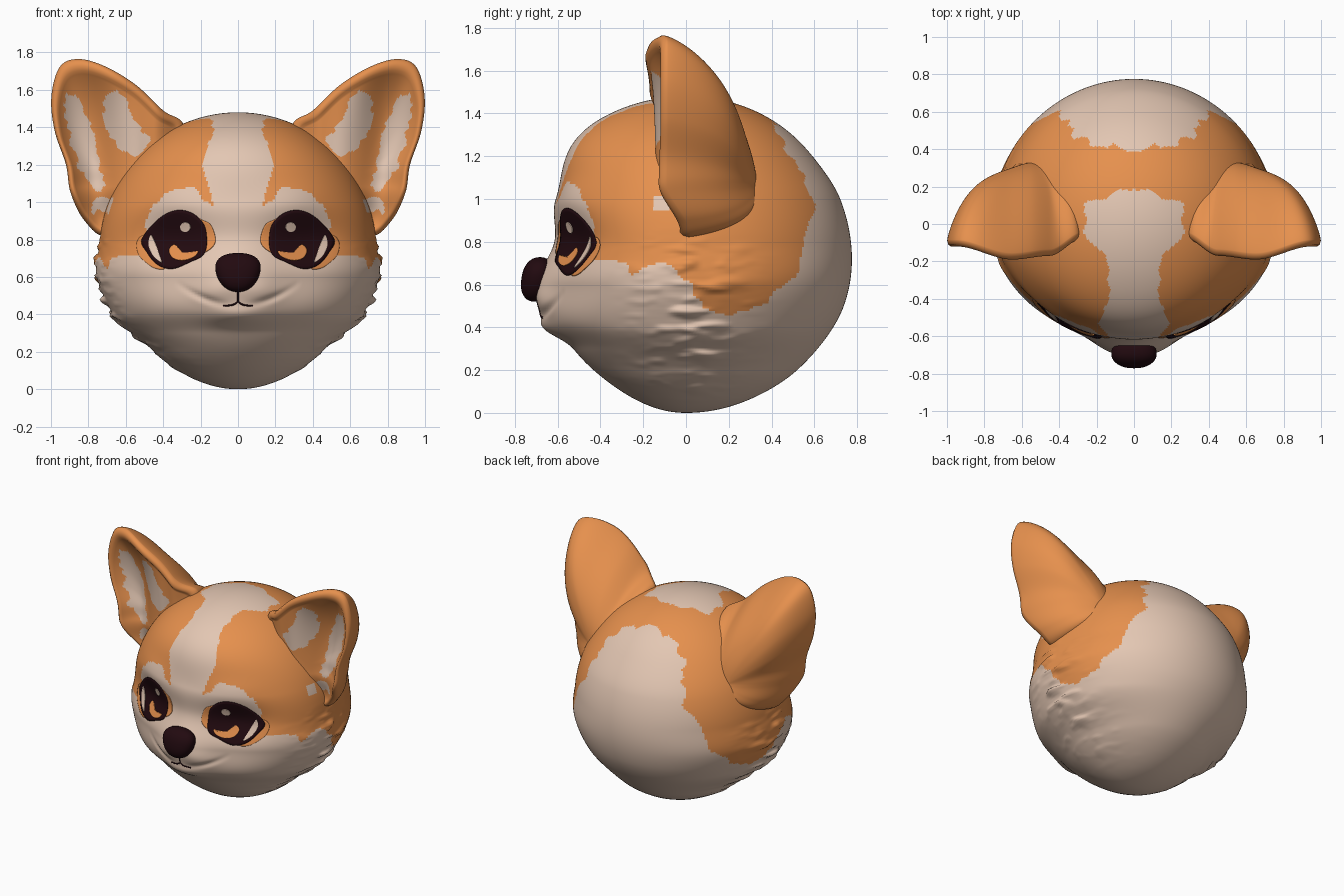
import bpy, bmesh, math
from mathutils import Vector, noise
from mathutils.bvhtree import BVHTree

if "Cube" in bpy.data.objects:
    bpy.data.objects.remove(bpy.data.objects["Cube"])


def material(name, rgb):
    m = bpy.data.materials.new(name)
    m.use_nodes = True
    m.diffuse_color = (*rgb, 1)
    m.node_tree.nodes["Principled BSDF"].inputs["Base Color"].default_value = (*rgb, 1)
    return m


cream = material("cream fur", (0.77, 0.57, 0.45))
orange = material("orange fur", (0.79, 0.28, 0.075))
dark = material("dark brown", (0.016, 0.003, 0.005))


def interp(x, table):
    """Smoothed lookup in a table of (position, value) pairs."""
    if x <= table[0][0]:
        return table[0][1]
    for (a, u), (b, v) in zip(table, table[1:]):
        if x <= b:
            k = (x - a) / (b - a)
            return u + (v - u) * k * k * (3 - 2 * k)
    return table[-1][1]


def bump(x, z, cx, cz, sx, sz):
    return math.exp(-((x - cx) / sx) ** 2 - ((z - cz) / sz) ** 2)


def smooth_loop(points, steps):
    """Closed Catmull-Rom loop through 2D points."""
    out, n = [], len(points)
    for i in range(n):
        a, b, c, d = (Vector(points[(i + k) % n]) for k in (-1, 0, 1, 2))
        for s in range(steps):
            t = s / steps
            out.append(0.5 * (2 * b + (c - a) * t + (2 * a - 5 * b + 4 * c - d) * t * t
                              + (3 * b - a - 3 * c + d) * t ** 3))
    return out


def oval(cx, cz, rx, rz):
    return [(cx + rx * math.cos(k * math.tau / 8), cz + rz * math.sin(k * math.tau / 8)) for k in range(8)]


def inside(x, z, loop):
    hit = False
    for a, b in zip(loop, loop[1:] + loop[:1]):
        if (a[1] > z) != (b[1] > z) and x < a[0] + (z - a[1]) * (b[0] - a[0]) / (b[1] - a[1]):
            hit = not hit
    return hit


def loft(name, rings, mats, caps=(True, True), rule=None, mirror=False, thick=0):
    """Skin closed rings of equal length into one smooth object."""
    bm = bmesh.new()
    rows = [[bm.verts.new(p) for p in ring] for ring in rings]
    n = len(rows[0])
    for lower, upper in zip(rows, rows[1:]):
        for i in range(n):
            j = (i + 1) % n
            bm.faces.new((lower[i], lower[j], upper[j], upper[i]))
    for row, cap in zip((rows[0], rows[-1]), caps):
        if cap:
            bm.faces.new(row)
    bmesh.ops.recalc_face_normals(bm, faces=bm.faces)
    for f in bm.faces:
        f.smooth = True
        if rule:
            f.material_index = rule(f.calc_center_median())
    mesh = bpy.data.meshes.new(name)
    bm.to_mesh(mesh)
    bm.free()
    for m in mats:
        mesh.materials.append(m)
    ob = bpy.data.objects.new(name, mesh)
    bpy.context.collection.objects.link(ob)
    if thick:
        mod = ob.modifiers.new("thickness", 'SOLIDIFY')
        mod.thickness, mod.offset = thick, 0
    if mirror:
        ob.modifiers.new("mirror", 'MIRROR')
    return ob


# Head: stacked elliptical rings with separate width, front and back
HALF = 0.74
WIDTH = [(0, 0.62), (0.2, 0.66), (0.4, 0.755), (0.6, 0.77), (0.8, 0.74), (1.48, 0.74)]
FRONT = [(0, 0.58), (0.3, 0.65), (0.42, 0.69), (0.6, 0.64), (0.8, 0.61), (1.0, 0.65), (1.4, 0.78)]
BACK = [(0, 0.73), (0.2, 0.76), (0.5, 0.78), (1.0, 0.77), (1.2, 0.755), (1.48, 0.77)]


def head_point(t, a):
    z = HALF - HALF * math.cos(t)
    r = math.sin(t)
    x = r * math.cos(a) * interp(z, WIDTH)
    y = r * math.sin(a) * interp(z, FRONT if math.sin(a) < 0 else BACK)
    ax = abs(x)
    if y < 0:
        # muzzle, lip puffs, chin, eye sockets, brows and smile crease
        y -= 0.07 * bump(ax, z, 0, 0.58, 0.22, 0.15) + 0.02 * bump(ax, z, 0.13, 0.53, 0.1, 0.07)
        y -= 0.045 * bump(ax, z, 0, 0.39, 0.16, 0.055)
        y += 0.045 * bump(ax, z, 0.36, 0.8, 0.18, 0.13) - 0.015 * bump(ax, z, 0.33, 1.02, 0.18, 0.08)
        if ax < 0.32:
            y += 0.016 * math.exp(-((z - 0.45 - 1.1 * ax * ax) / 0.018) ** 2) * bump(ax, 0, 0.18, 0, 0.1, 1)
    # ragged cheek and neck fur
    mask = math.exp(-((y - 0.02) / 0.2) ** 2) * interp(z, [(0.02, 0.3), (0.2, 1), (0.7, 1), (0.88, 0)])
    tuft = noise.noise((ax * 5, y * 6, z * 22)) + 0.5 * noise.noise((ax * 9, y * 12, z * 45))
    k = 1 + mask * (0.045 * max(0, tuft) + 0.008 * tuft)
    return Vector((x * k, y * k, z))


STRIPE = [(-0.62, 0.13), (-0.53, 0.185), (-0.4, 0.135), (-0.2, 0.14), (-0.05, 0.26), (0.1, 0.26), (0.16, 0.1), (0.2, 0)]
BROW = [(0.12, 0.97), (0.17, 1.0), (0.24, 1.08), (0.34, 1.06), (0.44, 0.99), (0.485, 0.9), (0.51, 0.72), (0.7, 0.7)]
CHEEK = [(-0.4, 0.73), (-0.3, 0.71), (-0.24, 0.66), (-0.15, 0.7), (-0.07, 0.69), (0, 0.6), (0.1, 0.49), (0.2, 0.45)]
NAPE = [(0.44, 0.2), (0.53, 0.39), (0.67, 0.53), (0.82, 0.55), (0.95, 0.6), (1.1, 0.55), (1.28, 0.45), (1.37, 0.4)]
# Pale fur inside the ears: outer streak, inner tuft, lower dab
FUR = [smooth_loop(p, 3) for p in (
    [(0.86, 1.57), (0.925, 1.57), (0.91, 1.4), (0.855, 1.21), (0.78, 1.07), (0.72, 1.08), (0.755, 1.29), (0.8, 1.45)],
    [(0.62, 1.59), (0.71, 1.56), (0.71, 1.41), (0.64, 1.3), (0.56, 1.24), (0.47, 1.33), (0.54, 1.42), (0.59, 1.5)],
    oval(0.71, 0.985, 0.068, 0.045))]


def ear_fur(c):
    edge = 0.02 * noise.noise((c.x * 25, 0, c.z * 25))
    return any(inside(abs(c.x) + edge, c.z - edge, f) for f in FUR)


def head_colour(c):
    """Orange mask with a cream blaze, brows, cheeks and nape."""
    ragged = 0.018 * noise.noise((abs(c.x) * 14, c.y * 14, c.z * 14))
    ax, y, z = abs(c.x) + ragged, c.y + ragged, c.z + ragged
    low = interp(ax, BROW) if y < -0.35 else interp(y, CHEEK)
    blaze = y < 0.2 and z > 0.9 and ax < interp(y, STRIPE)
    tuft = c.y < (0 if z > 1.1 else -0.08) and c.y > (-0.3 if z > 1.1 else -0.15) and z > 0.9 and ear_fur(c)
    return int(z > low and y < interp(z, NAPE) and not blaze and not tuft)


STEPS, SIDES = 190, 300
rings = [[head_point(math.pi * (i + 0.15) / (STEPS + 0.3), math.tau * j / SIDES) for j in range(SIDES)]
         for i in range(STEPS + 1)]
head = loft("head", rings, [cream, orange], rule=head_colour)
tree = BVHTree.FromPolygons([v.co for v in head.data.vertices], [p.vertices for p in head.data.polygons])


def on_face(x, z, lift):
    """Point on the front of the head, raised along the surface normal."""
    hit, normal, _, _ = tree.ray_cast(Vector((x, -3, z)), Vector((0, 1, 0)))
    if normal.y > 0:
        normal = -normal
    return hit + normal * lift


def patch(name, outline, mat, lift):
    """Thin mirrored plate that follows the face."""
    loop = smooth_loop(outline, 6)
    mid = sum(loop, Vector((0, 0))) / len(loop)
    count = 10
    rings = []
    for i in range(count):
        s = 1 - i / count
        rings.append([on_face(*(mid + (p - mid) * s), lift) for p in loop])
    loft(name, rings, [mat], caps=(False, True), mirror=True, thick=0.004)


# Eyes: orange corners, dark eye, warm iris glow and highlights
patch("eye_inner_corner", [(0.12, 0.79), (0.14, 0.87), (0.18, 0.9), (0.25, 0.91), (0.24, 0.72), (0.16, 0.74)], orange, 0.002)
patch("eye_outer_corner", [(0.39, 0.655), (0.45, 0.8), (0.51, 0.82), (0.54, 0.78), (0.53, 0.72), (0.495, 0.68), (0.44, 0.645)], orange, 0.002)
patch("eye", [(0.165, 0.78), (0.18, 0.88), (0.25, 0.945), (0.34, 0.955), (0.43, 0.905), (0.512, 0.8),
              (0.485, 0.73), (0.43, 0.665), (0.35, 0.642), (0.25, 0.68), (0.185, 0.715)], dark, 0.005)
patch("eye_highlight", oval(0.278, 0.868, 0.028, 0.027), cream, 0.009)
patch("iris_glow", [(0.21, 0.735), (0.25, 0.722), (0.295, 0.73), (0.335, 0.77), (0.365, 0.74),
                    (0.345, 0.698), (0.29, 0.685), (0.23, 0.705)], orange, 0.009)
patch("eye_rim_light", [(0.462, 0.825), (0.475, 0.77), (0.45, 0.71), (0.405, 0.675), (0.42, 0.725), (0.437, 0.775)], cream, 0.009)

# Nose: rounded block, narrower below
bm = bmesh.new()
bmesh.ops.create_uvsphere(bm, u_segments=40, v_segments=24, radius=1)
for v in bm.verts:
    x, y, z = (math.copysign(abs(c) ** 0.88, c) for c in v.co)
    v.co = (x * 0.118 * (1 + 0.2 * z), -0.695 + y * 0.075 + 0.012 * z, 0.624 + z * 0.104)
for f in bm.faces:
    f.smooth = True
mesh = bpy.data.meshes.new("nose")
bm.to_mesh(mesh)
bm.free()
mesh.materials.append(dark)
bpy.context.collection.objects.link(bpy.data.objects.new("nose", mesh))


# Mouth: thin dark lines under the nose
def mouth_line(name, points):
    curve = bpy.data.curves.new(name, 'CURVE')
    curve.dimensions = '3D'
    curve.bevel_depth = 0.0045
    line = curve.splines.new('POLY')
    line.points.add(len(points) - 1)
    for p, (x, z) in zip(line.points, points):
        p.co = (*on_face(x, z, 0), 1)
    curve.materials.append(dark)
    bpy.context.collection.objects.link(bpy.data.objects.new(name, curve))


mouth_line("lip_split", [(0, 0.55 - 0.01 * k) for k in range(9)])
mouth_line("mouth", [(0.01 * k, 0.445 + 0.025 * math.exp(-abs(k) / 2)) for k in range(-8, 9)])

# Ears: shells, shallow by the head and cupped outside; the lower rim sweeps back into the cheek
EAR = [(0.29, 1.41), (0.4, 1.49), (0.55, 1.63), (0.72, 1.73), (0.86, 1.765), (0.955, 1.72), (0.998, 1.56),
       (0.98, 1.38), (0.92, 1.2), (0.895, 1.05), (0.82, 0.9), (0.7, 0.82), (0.48, 0.95), (0.33, 1.2)]
RIM = [(0.28, -0.06), (0.45, -0.15), (0.65, -0.17), (0.95, -0.1)]
LOW_RIM = [(0.8, 0.16), (1.08, 0)]
CUP = [(0.52, 0.1), (0.8, 1)]
LIP = 0.87
loop = smooth_loop(EAR, 10)
centre = Vector((0.65, 1.15))
shift = Vector((-0.1, -0.09))


def ear_ring(s, depth, slide, bowl):
    ring = []
    for p in loop:
        q = centre + (p - centre) * s + shift * slide
        y = interp(q.x, RIM) + interp(q.y, LOW_RIM) + depth + bowl * interp(q.x, CUP)
        ring.append(Vector((q.x, y, q.y)))
    return ring


rings = [ear_ring(LIP * k / 40, 0, 0, 0.15 * (1 - (k / 40) ** 2.5)) for k in range(1, 41)]
rings += [ear_ring(s, d, 0, 0) for s, d in ((0.9, -0.014), (0.94, -0.02), (0.98, -0.012), (1, 0.01))]

# Surface of the cup, used to tell inner faces from the outer shell
n = len(loop)
cup = BVHTree.FromPolygons(
    [p for ring in rings for p in ring],
    [(r * n + i, r * n + (i + 1) % n, (r + 1) * n + (i + 1) % n, (r + 1) * n + i)
     for r in range(len(rings) - 1) for i in range(n)])


def ear_colour(c):
    return int(not (cup.find_nearest(c)[3] < 0.002 and ear_fur(c)))


for k in range(1, 30):
    u = k / 30 * math.pi / 2
    rings.append(ear_ring(math.cos(u), 0.01 + 0.48 * math.sin(u) ** 1.5, 1 - math.cos(u), 0))
loft("ears", rings, [cream, orange], rule=ear_colour, mirror=True)
